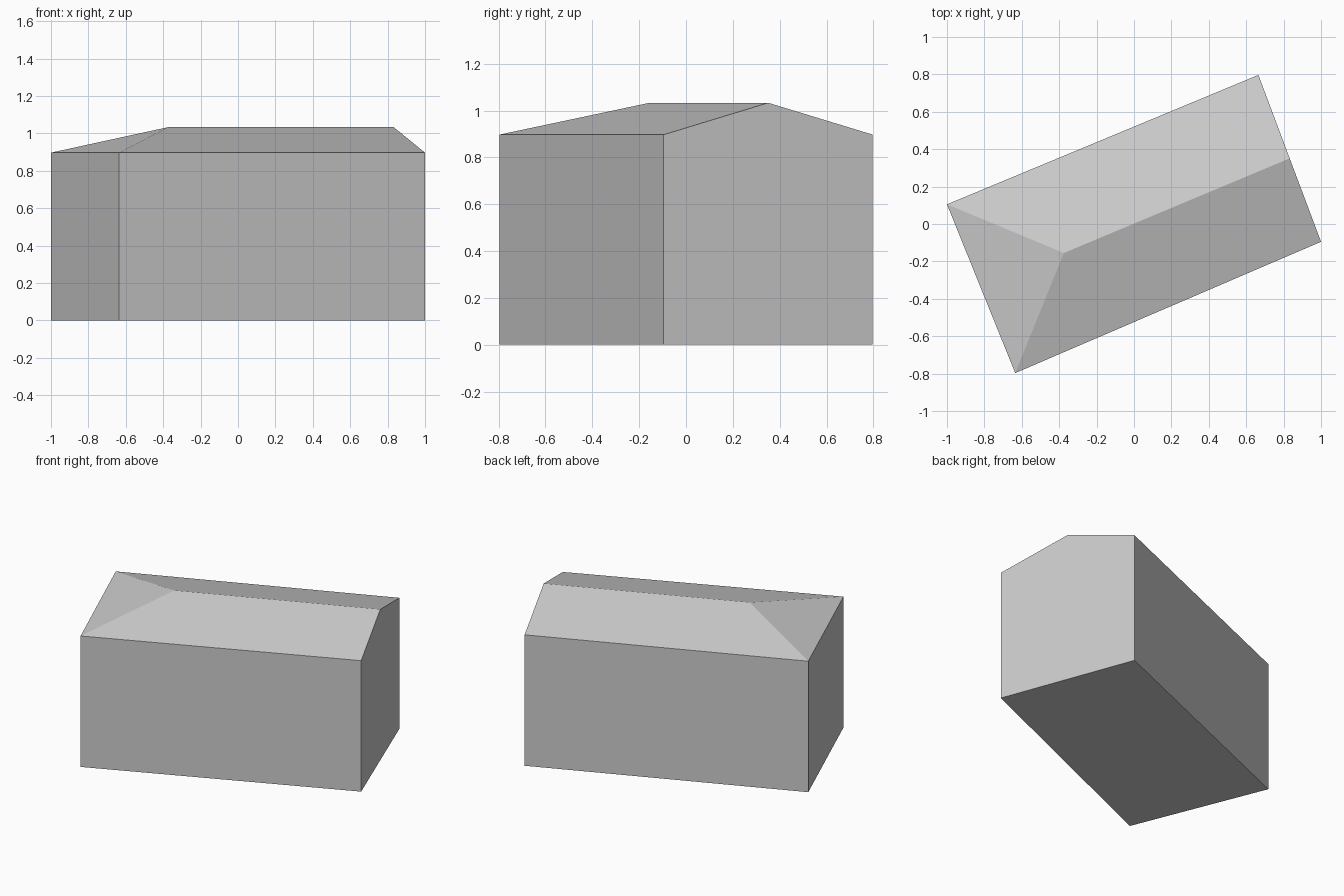
import bpy
import bmesh
from mathutils import Vector

cube = bpy.data.objects.get("Cube")
if cube:
    bpy.data.objects.remove(cube, do_unlink=True)

EAVE, RIDGE = 0.897, 1.033

# Footprint corners, counter-clockwise: hip end is the first edge's side,
# gable end lies between the third and fourth corners
corners = [Vector(p) for p in
           [(-1, 0.105), (-0.635, -0.797), (1, -0.095), (0.665, 0.797)]]
ground = [p.to_3d() for p in corners]
eaves = [p + Vector((0, 0, EAVE)) for p in ground]
ridge_hip = Vector((-0.375, -0.155, RIDGE))
ridge_gable = ((corners[2] + corners[3]) / 2).to_3d() + Vector((0, 0, RIDGE))

grey = bpy.data.materials.new("plain_grey")
grey.use_nodes = True
grey.diffuse_color = (0.6, 0.6, 0.6, 1)
grey.node_tree.nodes["Principled BSDF"].inputs["Base Color"].default_value = (0.6, 0.6, 0.6, 1)


def build(name, faces):
    """Make a flat-shaded object from polygons, welding shared corners."""
    bm = bmesh.new()
    for face in faces:
        bm.faces.new([bm.verts.new(p) for p in face])
    bmesh.ops.remove_doubles(bm, verts=bm.verts, dist=0.0001)
    mesh = bpy.data.meshes.new(name)
    bm.to_mesh(mesh)
    bm.free()
    mesh.materials.append(grey)
    obj = bpy.data.objects.new(name, mesh)
    bpy.context.collection.objects.link(obj)
    return obj


# Walls, floor and the pointed gable wall
walls = [ground[::-1]]
for i in range(4):
    j = (i + 1) % 4
    wall = [ground[i], ground[j], eaves[j], eaves[i]]
    if i == 2:
        wall.insert(3, ridge_gable)
    walls.append(wall)
build("building_walls", walls)

# Roof: hip end, front slope, back slope
build("hipped_roof", [
    [eaves[0], eaves[1], ridge_hip],
    [eaves[1], eaves[2], ridge_gable, ridge_hip],
    [eaves[3], eaves[0], ridge_hip, ridge_gable],
])
